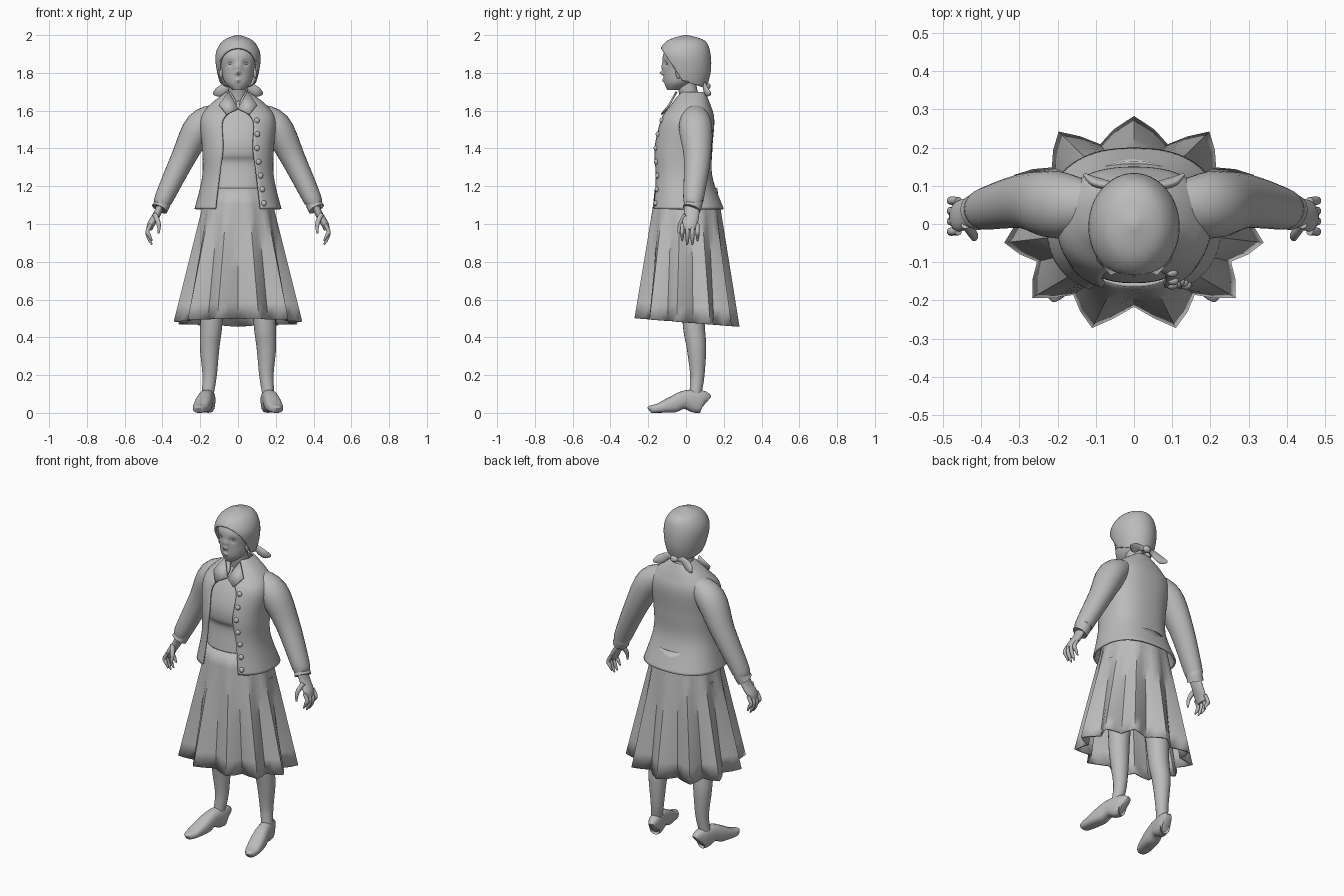
import bpy, bmesh, math
from mathutils import Vector, Matrix

cube = bpy.data.objects.get("Cube")
if cube:
    bpy.data.objects.remove(cube)

grey = bpy.data.materials.new("plain_grey")
grey.use_nodes = True
grey.diffuse_color = (.5, .5, .5, 1)
grey.node_tree.nodes["Principled BSDF"].inputs["Base Color"].default_value = grey.diffuse_color


def finish(name, bm, thickness=0, offset=-1):
    """Turn a bmesh into a smooth shaded object, optionally with a wall thickness."""
    bmesh.ops.recalc_face_normals(bm, faces=bm.faces)
    mesh = bpy.data.meshes.new(name)
    bm.to_mesh(mesh)
    bm.free()
    part = bpy.data.objects.new(name, mesh)
    bpy.context.collection.objects.link(part)
    mesh.materials.append(grey)
    bpy.ops.object.select_all(action='DESELECT')
    part.select_set(True)
    bpy.context.view_layer.objects.active = part
    bpy.ops.object.shade_smooth_by_angle(angle=math.radians(40))
    if thickness:
        wall = part.modifiers.new("thickness", 'SOLIDIFY')
        wall.thickness = thickness
        wall.offset = offset
    return part


def resample(rows, steps):
    """Run a smooth curve through rows of values."""
    last = len(rows) - 1
    smooth = []
    for i in range(last):
        around = [rows[max(0, min(last, i + shift))] for shift in (-1, 0, 1, 2)]
        for step in range(steps):
            t = step / steps
            smooth.append([b + t * (c - a) / 2 + t * t * (a - 2.5 * b + 2 * c - d / 2)
                           + t ** 3 * (3 * b - a - 3 * c + d) / 2 for a, b, c, d in zip(*around)])
    return smooth + [list(rows[last])]


def signed_power(value, exponent):
    return math.copysign(abs(value) ** exponent, value)


def stitch(bm, rings, closed=True):
    """Join neighbouring rings with quads."""
    for lower, upper in zip(rings, rings[1:]):
        for j in range(0 if closed else 1, len(lower)):
            bm.faces.new((lower[j - 1], lower[j], upper[j], upper[j - 1]))


def loft(rows, sides=24, steps=4, power=2, reference=(0, 1, 0), level=False):
    """Rows hold x, y, z, two radii and, for an open shell, half the front gap."""
    bm = bmesh.new()
    rows = resample(rows, steps)
    reference = Vector(reference)
    is_open = len(rows[0]) > 5
    rings = []
    for i, row in enumerate(rows):
        centre = Vector(row[:3])
        ahead, behind = rows[min(i + 1, len(rows) - 1)], rows[max(i - 1, 0)]
        along = Vector((0, 0, 1)) if level else (Vector(ahead[:3]) - Vector(behind[:3])).normalized()
        depth = (reference - along * reference.dot(along)).normalized()
        across = depth.cross(along)
        start = math.asin(min(1, row[5] / row[3]) ** (power / 2)) if is_open else 0
        ring = []
        for j in range(sides):
            angle = start + 2 * (math.pi - start) * j / (sides - is_open)
            ring.append(bm.verts.new(centre + across * row[3] * signed_power(math.sin(angle), 2 / power)
                                     - depth * row[4] * signed_power(math.cos(angle), 2 / power)))
        rings.append(ring)
    stitch(bm, rings, not is_open)
    if not is_open:
        bm.faces.new(rings[0])
        bm.faces.new(rings[-1])
    return bm


def slices(rows):
    """Height, half width, front and back become level cross-sections."""
    return [(0, (front + back) / 2, height, width, (back - front) / 2, *gap)
            for height, width, front, back, *gap in rows]


def tube(name, rows, side=1, flat=1, sides=24):
    """Round limb through x, y, z and radius; flat scales its depth."""
    return finish(name, loft([(side * x, y, z, r, r * flat) for x, y, z, r in rows], sides))


def ball(name, place, size):
    bm = bmesh.new()
    bmesh.ops.create_uvsphere(bm, u_segments=16, v_segments=10, radius=1,
                              matrix=Matrix.Translation(place) @ Matrix.Diagonal((*size, 1)))
    return finish(name, bm)


# Head, with nose, lips and eye sockets pushed out of or into the face
bm = loft(slices([(1.71, .03, -.1, -.02), (1.75, .07, -.115, .04), (1.82, .09, -.12, .1),
                  (1.9, .1, -.12, .11), (1.97, .06, -.07, .07)]), sides=72, steps=12, level=True)
nose, bridge, lips, socket = (0, 1.8, .01, -.02), (0, 1.83, .02, -.01), (0, 1.76, .01, -.01), (.04, 1.85, .015, .01)
for vert in bm.verts:
    if vert.co.y < -.04:
        vert.co.y += sum(push * math.exp(-((abs(vert.co.x) - x) ** 2 + (vert.co.z - z) ** 2) / size ** 2)
                         for x, z, size, push in (nose, bridge, lips, socket))
finish("head", bm)
tube("neck", [(0, .03, 1.57, .06), (0, .02, 1.66, .05), (0, 0, 1.75, .05)])

# Headscarf, trimmed along the face and the nape
bm = loft(slices([(1.7, .08, -.1, .1), (1.8, .11, -.13, .13), (1.9, .118, -.145, .13),
                  (1.97, .08, -.1, .1), (2, .01, -.01, .01)]), sides=48, steps=6, level=True)
ear_point = (0, -.02, 1.76)
for direction in ((0, -3, -2), (0, -1, -3)):
    bmesh.ops.bisect_plane(bm, geom=bm.verts[:] + bm.edges[:] + bm.faces[:],
                           plane_co=ear_point, plane_no=direction, clear_outer=True)
finish("headscarf", bm, .01)
ball("scarf_knot", (0, .11, 1.73), (.025, .02, .02))

# Blouse
finish("blouse", loft(slices([(1.1, .16, -.165, .15), (1.2, .16, -.15, .13), (1.32, .16, -.135, .12),
                              (1.37, .16, -.153, .12), (1.45, .16, -.15, .12), (1.55, .15, -.11, .12),
                              (1.65, .06, -.04, .08)]), sides=48, power=2.4, level=True))

# Open jacket
jacket = slices([(1.08, .23, -.19, .2, .12), (1.25, .19, -.175, .14, .1), (1.4, .19, -.175, .14, .08),
                 (1.55, .2, -.14, .15, .08), (1.63, .15, -.08, .13, .01), (1.7, .06, -.03, .1, .04)])
finish("jacket", loft(jacket, sides=64, steps=8, power=2.4, level=True), .01)

# Buttons follow the jacket's left front edge
for i in range(7):
    height = 1.11 + .073 * i
    x, y, z, width, depth, gap = min(resample(jacket, 20), key=lambda row: abs(row[2] - height))
    edge = gap + .02
    ball("button", (edge, y - depth * (1 - (edge / width) ** 2.4) ** (1 / 2.4), height), (.015, .012, .015))

# Skirt: an oval waist that spreads into eleven pleats, with a hem that dips at the back
bm = bmesh.new()
rings = []
waist, pleats, rows = 1.19, 11, 9
for i in range(rows):
    t = i / (rows - 1)
    ring = []
    for j in range(pleats * 4):
        turn = math.tau * j / (pleats * 4)
        fold = .033 * t * math.cos(pleats * turn)
        x = (.165 + .145 * t + fold) * signed_power(math.sin(turn), .9)
        y = (.165 + .085 * t + fold) * signed_power(math.cos(turn), .9)
        ring.append(bm.verts.new((x, y, waist + (.48 - .08 * y - waist) * t)))
    rings.append(ring)
stitch(bm, rings)
finish("skirt", bm, .01)

for s, side in ((1, "left_"), (-1, "right_")):
    # Eye, ear and scarf tail
    ball(side + "eye", (s * .04, -.095, 1.85), (.014, .012, .008))
    ball(side + "ear", (s * .09, -.04, 1.8), (.01, .015, .03))
    tube(side + "scarf_tail", [(0, .11, 1.73, .01), (.05, .1, 1.73, .02), (.1, .11, 1.7, .026),
                               (.13, .13, 1.69, .008)], s, flat=.5)

    # Collar wing
    bm = bmesh.new()
    bm.faces.new([bm.verts.new((s * x, y, z)) for x, y, z in
                  ((0, -.1, 1.61), (.05, -.05, 1.7), (.1, -.09, 1.63), (.06, -.13, 1.58))])
    finish(side + "collar", bm, .01, offset=0)

    # Sleeve with a cuff
    tube(side + "sleeve", [(.1, .05, 1.59, .05), (.2, .05, 1.52, .08), (.29, .06, 1.35, .065),
                           (.39, .04, 1.14, .05), (.4, .04, 1.11, .043), (.415, .03, 1.08, .044)], s, flat=1.1)

    # Hand with four fingers and a thumb
    tube(side + "palm", [(.41, .03, 1.1, .02), (.43, .03, 1.05, .02), (.46, .02, 1, .02),
                         (.47, .02, .97, .015)], s, flat=2)
    for i in range(4):
        y = -.02 + .027 * i
        tip = .89 + .02 * (i in (0, 3))
        tube(side + "finger", [(.46, y, 1, .01), (.48, y, .96, .011), (.47, y, tip + .03, .01),
                               (.455, y, tip, .004)], s, sides=10)
    tube(side + "thumb", [(.44, 0, 1.05, .014), (.42, -.03, 1, .012), (.42, -.04, .95, .005)], s, sides=10)

    # Leg
    tube(side + "leg", [(.12, .03, 1, .08), (.14, .04, .5, .06), (.15, .055, .35, .052), (.15, .06, .2, .038),
                        (.16, .05, .1, .032), (.16, .05, .05, .03)], s)

    # Shoe turned outward, its sole raised under the arch
    profile = [(.05, .02, .1), (.03, .035, .12), (-.05, .04, .12), (-.12, .045, .09),
               (-.2, .04, .05), (-.24, .025, .04), (-.25, .005, .03)]
    bm = loft([(0, y, top / 2, width, top / 2) for y, width, top in profile], power=2.6, reference=(0, 0, 1))
    for vert in bm.verts:
        if vert.co.z < .04:
            vert.co.z += .02 * math.exp(-((vert.co.y + .06) / .03) ** 2)
    shoe = finish(side + "shoe", bm)
    shoe.matrix_world = Matrix.Translation((s * .16, .05, 0)) @ Matrix.Rotation(s * .2, 4, 'Z')
